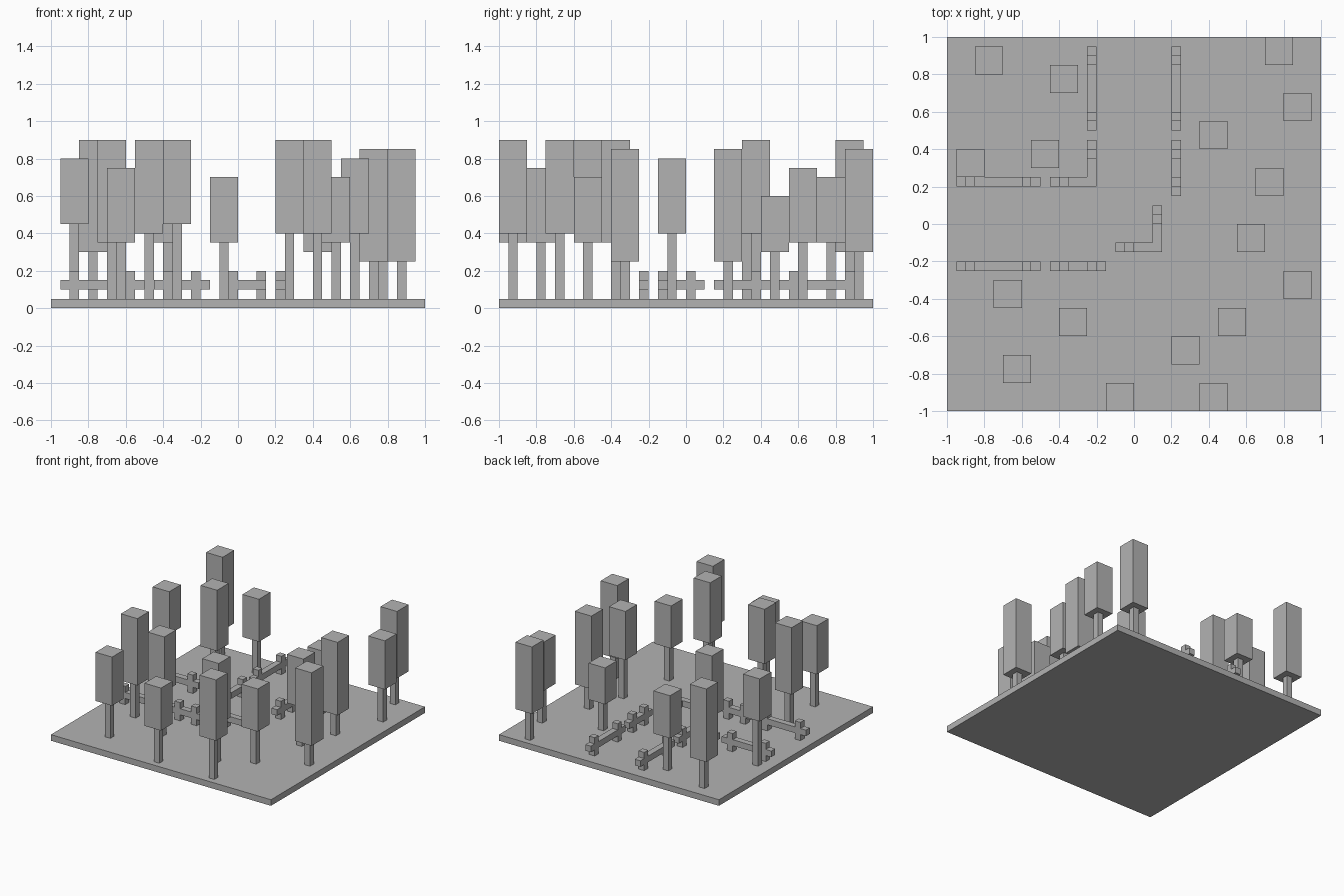
import bpy
import bmesh
from mathutils import Matrix, Vector

cube = bpy.data.objects.get("Cube")
if cube:
    bpy.data.objects.remove(cube, do_unlink=True)

# Single plain colour
grey = bpy.data.materials.new("plain grey")
grey.use_nodes = True
colour = (0.45, 0.45, 0.45, 1)
grey.diffuse_color = colour
grey.node_tree.nodes["Principled BSDF"].inputs["Base Color"].default_value = colour

GROUND = 0.05    # top of the ground slab
BAR = 0.05       # thickness of trunks, posts and rails
CROWN = 0.15     # width of tree crowns


def add_box(bm, low, high):
    low, high = Vector(low), Vector(high)
    matrix = Matrix.Translation((low + high) / 2) @ Matrix.Diagonal((*(high - low), 1))
    bmesh.ops.create_cube(bm, size=1, matrix=matrix)


def build(name, boxes):
    bm = bmesh.new()
    for low, high in boxes:
        add_box(bm, low, high)
    mesh = bpy.data.meshes.new(name)
    bm.to_mesh(mesh)
    bm.free()
    mesh.materials.append(grey)
    obj = bpy.data.objects.new(name, mesh)
    bpy.context.collection.objects.link(obj)
    return obj


def column(x, y, width, bottom, top):
    h = width / 2
    return (x - h, y - h, bottom), (x + h, y + h, top)


def tree(x, y, bottom, top):
    build("tree_trunk", [column(x, y, BAR, GROUND, bottom)])
    build("tree_crown", [column(x, y, CROWN, bottom, top)])


def fence(axis, side, start, end, posts):
    """Rail along an axis; side is its low edge, posts are their low edges."""
    def bar(a, b, bottom, top):
        if axis == "x":
            return (a, side, bottom), (b, side + BAR, top)
        return (side, a, bottom), (side + BAR, b, top)
    build("fence_rail", [bar(start, end, 0.1, 0.15)])
    build("fence_posts", [bar(p, p + BAR, z, z + BAR if z > GROUND else 0.1)
                          for p in posts for z in (GROUND, 0.15)])


# Ground slab
build("ground", [((-1, -1, 0), (1, 1, GROUND))])

# Trees: centre x, centre y, crown bottom, crown top
for spec in [
    (-0.775, 0.875, 0.3, 0.9), (-0.375, 0.775, 0.35, 0.7),
    (0.775, 0.925, 0.3, 0.85), (0.875, 0.625, 0.35, 0.75),
    (0.425, 0.475, 0.3, 0.6), (0.725, 0.225, 0.25, 0.85),
    (0.625, -0.075, 0.4, 0.8), (0.875, -0.325, 0.25, 0.85),
    (0.525, -0.525, 0.35, 0.7), (0.275, -0.675, 0.4, 0.9),
    (0.425, -0.925, 0.4, 0.9), (-0.075, -0.925, 0.35, 0.7),
    (-0.325, -0.525, 0.45, 0.9), (-0.625, -0.775, 0.35, 0.75),
    (-0.675, -0.375, 0.35, 0.9), (-0.475, 0.375, 0.4, 0.9),
    (-0.875, 0.325, 0.45, 0.8),
]:
    tree(*spec)

# Matching fence pairs
for y in (0.2, -0.25):
    fence("x", y, -0.95, -0.5, (-0.9, -0.6))
for x in (-0.25, 0.2):
    fence("y", x, 0.5, 0.95, (0.55, 0.85))

# Short fences and the two corner fences
fence("y", 0.2, 0.15, 0.45, (0.2, 0.35))
fence("x", -0.25, -0.45, -0.15, (-0.4, -0.25))
fence("x", 0.2, -0.45, -0.25, (-0.4,))
fence("y", -0.25, 0.2, 0.45, (0.35,))
fence("x", -0.15, -0.1, 0.1, (-0.05,))
fence("y", 0.1, -0.15, 0.1, (0.0,))
